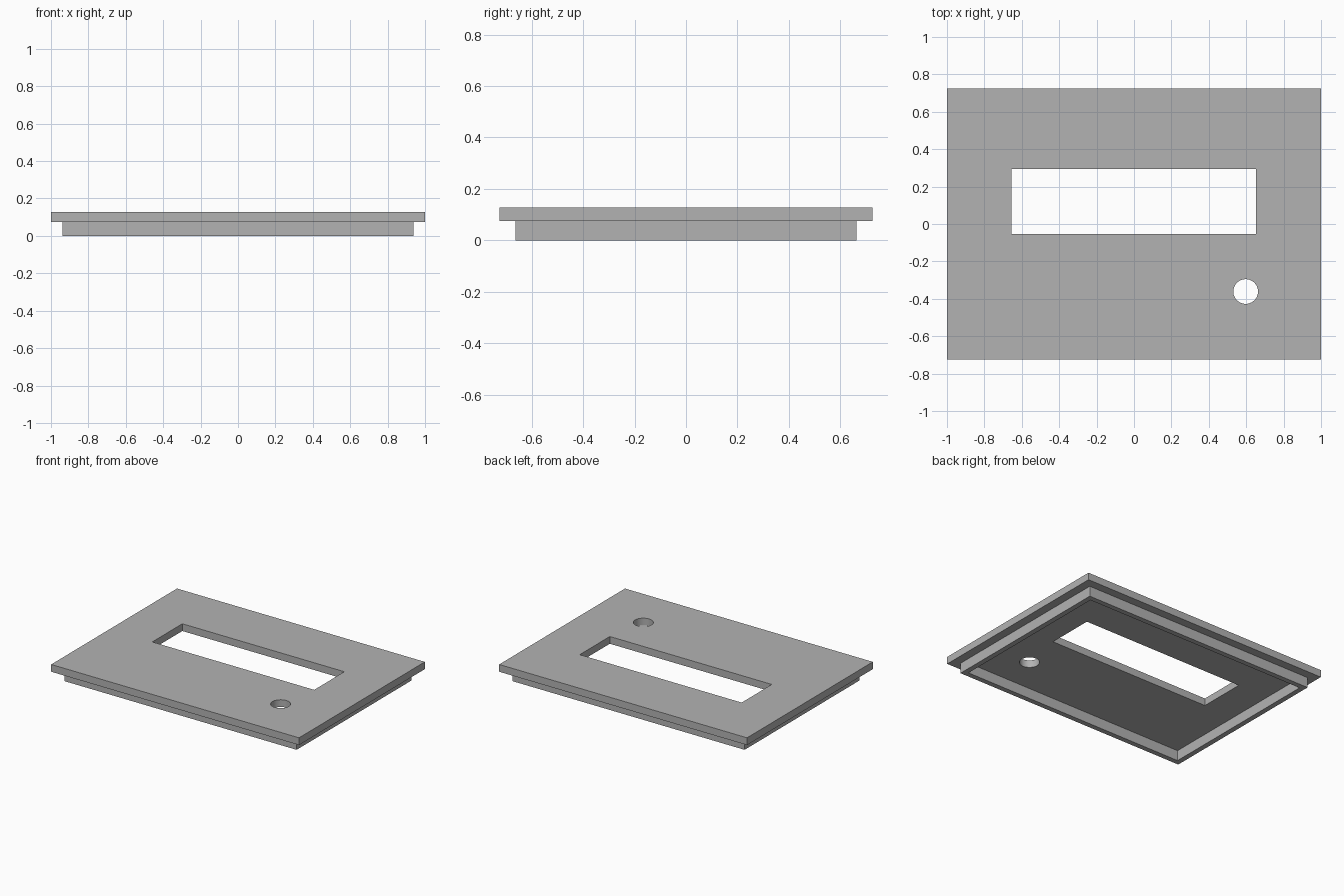
import bpy, bmesh
from math import cos, sin, tau

if "Cube" in bpy.data.objects:
    bpy.data.objects.remove(bpy.data.objects["Cube"], do_unlink=True)

GREY = (0.45, 0.45, 0.45, 1.0)
grey = bpy.data.materials.new("plain grey")
grey.use_nodes = True
grey.diffuse_color = GREY
grey.node_tree.nodes["Principled BSDF"].inputs["Base Color"].default_value = GREY


def rectangle(x0, x1, y0, y1):
    return [(x0, y0), (x1, y0), (x1, y1), (x0, y1)]


def centred(half_x, half_y):
    return rectangle(-half_x, half_x, -half_y, half_y)


def circle(x, y, radius, sides=48):
    return [(x + radius * cos(tau * i / sides), y + radius * sin(tau * i / sides))
            for i in range(sides)]


def slab(name, loops, z0, z1):
    """Extrude an outline, with the other loops as holes, from z0 to z1."""
    curve = bpy.data.curves.new(name + " outline", "CURVE")
    curve.dimensions = "2D"
    curve.fill_mode = "BOTH"
    curve.extrude = (z1 - z0) / 2
    for loop in loops:
        spline = curve.splines.new("POLY")
        spline.points.add(len(loop) - 1)
        for point, (x, y) in zip(spline.points, loop):
            point.co = (x, y, 0, 1)
        spline.use_cyclic_u = True
    helper = bpy.data.objects.new(name + " outline", curve)
    bpy.context.collection.objects.link(helper)
    depsgraph = bpy.context.evaluated_depsgraph_get()
    mesh = bpy.data.meshes.new_from_object(helper.evaluated_get(depsgraph))
    bpy.data.objects.remove(helper, do_unlink=True)
    bpy.data.curves.remove(curve)

    # weld caps to walls and set the slab at its height
    bm = bmesh.new()
    bm.from_mesh(mesh)
    bmesh.ops.remove_doubles(bm, verts=bm.verts, dist=0.0001)
    bmesh.ops.translate(bm, verts=bm.verts, vec=(0, 0, (z0 + z1) / 2))
    bmesh.ops.dissolve_limit(bm, angle_limit=0.01, verts=bm.verts, edges=bm.edges)
    bmesh.ops.triangulate(bm, faces=[f for f in bm.faces if len(f.verts) > 4])
    bmesh.ops.recalc_face_normals(bm, faces=bm.faces)
    bm.to_mesh(mesh)
    bm.free()

    mesh.name = name
    mesh.materials.clear()
    mesh.materials.append(grey)
    obj = bpy.data.objects.new(name, mesh)
    bpy.context.collection.objects.link(obj)
    bpy.ops.object.select_all(action="DESELECT")
    obj.select_set(True)
    bpy.context.view_layer.objects.active = obj
    bpy.ops.object.shade_smooth_by_angle(angle=0.5)
    return obj


LEDGE, TOP = 0.075, 0.128

# Cover plate with a display window and a round button hole
slab("cover_plate",
     [centred(1.0, 0.725),
      rectangle(-0.655, 0.652, -0.053, 0.294),
      circle(0.597, -0.361, 0.066)],
     LEDGE, TOP)

# Rim under the plate, set in from its edge
slab("locating_rim",
     [centred(0.9375, 0.6635), centred(0.9, 0.626)],
     0, LEDGE)
